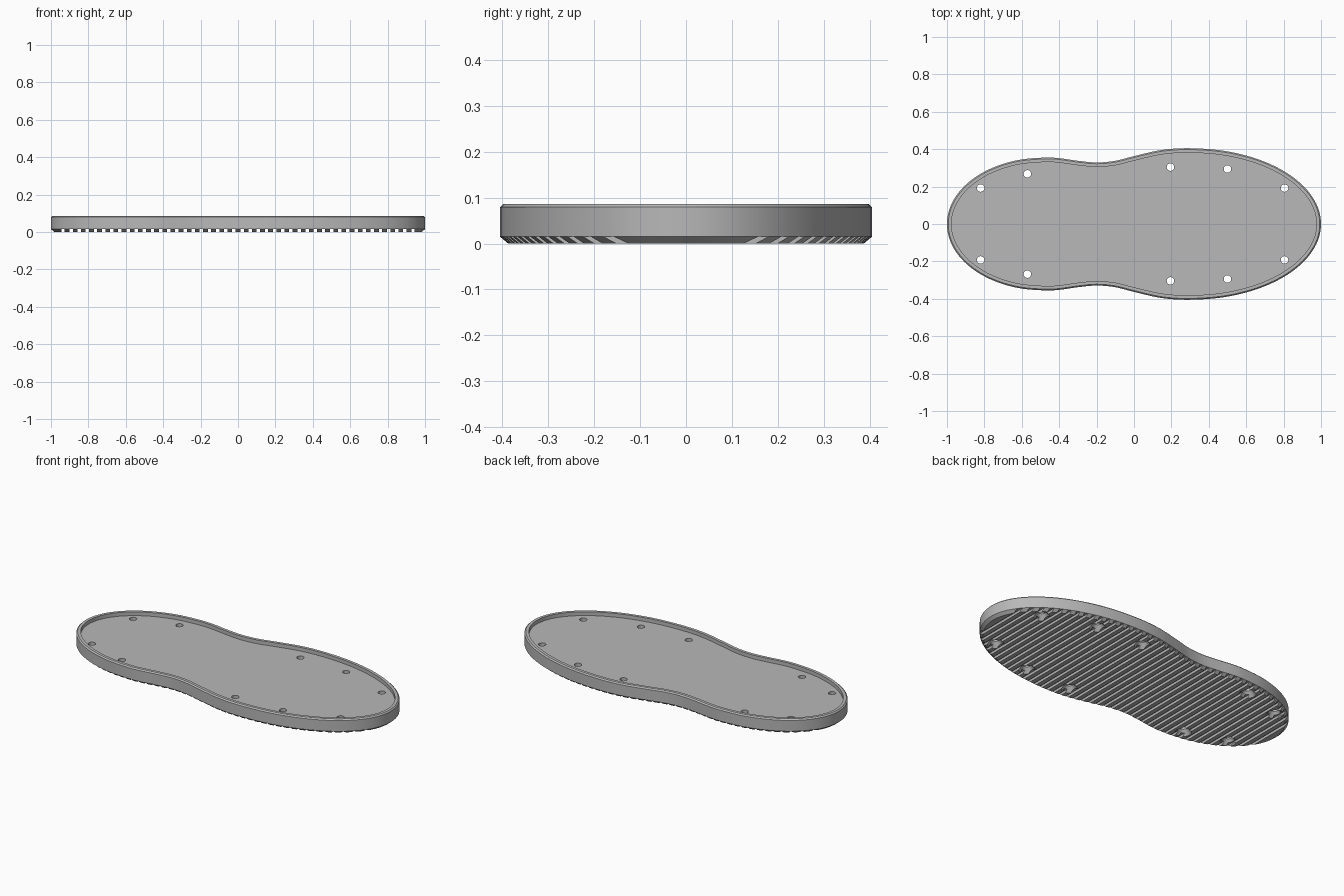
import bpy, bmesh, math
from mathutils import Vector

old = bpy.data.objects.get("Cube")
if old:
    bpy.data.objects.remove(old, do_unlink=True)

grey = bpy.data.materials.new("rubber_grey")
grey.use_nodes = True
grey.diffuse_color = (0.48, 0.48, 0.48, 1)
grey.node_tree.nodes["Principled BSDF"].inputs["Base Color"].default_value = grey.diffuse_color


def make_object(name, bm):
    bmesh.ops.recalc_face_normals(bm, faces=bm.faces)
    mesh = bpy.data.meshes.new(name)
    bm.to_mesh(mesh)
    bm.free()
    mesh.materials.append(grey)
    obj = bpy.data.objects.new(name, mesh)
    bpy.context.collection.objects.link(obj)
    return obj


def loft(bm, rings):
    """Skin a stack of closed rings and cap both ends."""
    loops = [[bm.verts.new(p) for p in ring] for ring in rings]
    n = len(loops[0])
    for a, b in zip(loops, loops[1:]):
        for i in range(n):
            j = (i + 1) % n
            bm.faces.new((a[i], a[j], b[j], b[i]))
    bm.faces.new(loops[0][::-1])
    bm.faces.new(loops[-1])


def sole_outline(steps=6):
    """Oval toe and heel joined by a narrow waist, mirrored over y = 0."""
    quarter = [math.radians(a) for a in range(0, 91, 15)]
    toe = [(0.3 + 0.7 * math.cos(t), 0.405 * math.sin(t)) for t in quarter]
    waist = [(0.15, 0.396), (0, 0.363), (-0.1, 0.338), (-0.2, 0.329), (-0.3, 0.338), (-0.4, 0.352)]
    heel = [(-0.48 - 0.52 * math.sin(t), 0.355 * math.cos(t)) for t in quarter]
    half = toe + waist + heel
    pts = [Vector(p) for p in half + [(x, -y) for x, y in half[-2:0:-1]]]
    n, out = len(pts), []
    for i in range(n):
        a, b, c, d = (pts[(i + k) % n] for k in (-1, 0, 1, 2))
        for s in range(steps):
            t = s / steps
            out.append(0.5 * (2 * b + (c - a) * t + (2 * a - 5 * b + 4 * c - d) * t ** 2
                              + (3 * b - a - 3 * c + d) * t ** 3))
    return out


outline = sole_outline()


def ring(inset, z):
    n, pts = len(outline), []
    for i, p in enumerate(outline):
        tangent = (outline[(i + 1) % n] - outline[i - 1]).normalized()
        q = p + Vector((-tangent.y, tangent.x)) * inset
        pts.append((q.x, q.y, z))
    return pts


# Sole body: bevelled edges, raised rim and sunken footbed
TOP, FLOOR, TREAD = 0.086, 0.064, 0.015
profile = [(0.018, 0), (0, TREAD), (0, TOP - 0.007), (0.007, TOP), (0.024, TOP), (0.024, FLOOR)]
bm = bmesh.new()
loft(bm, [ring(inset, z) for inset, z in profile])
sole = make_object("sole", bm)

# Cutter for the cross grooves of the tread
GROOVES, REACH, WIDTH = 44, 0.936, 0.018
bm = bmesh.new()
for i in range(GROOVES):
    x = -REACH + 2 * REACH * i / (GROOVES - 1)
    box = [(x + sx * WIDTH / 2, sy * 0.5) for sx, sy in ((-1, -1), (1, -1), (1, 1), (-1, 1))]
    loft(bm, [[(u, v, z) for u, v in box] for z in (-0.02, TREAD)])
groove_cutter = make_object("groove_cutter", bm)

# Cutter for the screw holes, countersunk from below
holes = [(-0.82, 0.192), (-0.57, 0.268), (0.195, 0.304), (0.5, 0.294), (0.805, 0.192)]
bm = bmesh.new()
for hx, hy in holes:
    for side in (1, -1):
        rings = []
        for r, z in ((0.053, -0.01), (0.02, 0.03), (0.02, 0.12)):
            angles = [math.tau * k / 24 for k in range(24)]
            rings.append([(hx + r * math.cos(a), side * hy + r * math.sin(a), z) for a in angles])
        loft(bm, rings)
hole_cutter = make_object("hole_cutter", bm)

# Cut the sole, then drop the cutters
bpy.context.view_layer.objects.active = sole
for cutter in (groove_cutter, hole_cutter):
    cutter.hide_render = True
    mod = sole.modifiers.new(cutter.name, 'BOOLEAN')
    mod.operation = 'DIFFERENCE'
    mod.solver = 'EXACT'
    mod.object = cutter
    bpy.ops.object.modifier_apply(modifier=mod.name)
    bpy.data.objects.remove(cutter, do_unlink=True)

bpy.ops.object.select_all(action='DESELECT')
sole.select_set(True)
bpy.ops.object.shade_smooth_by_angle(angle=math.radians(25))
